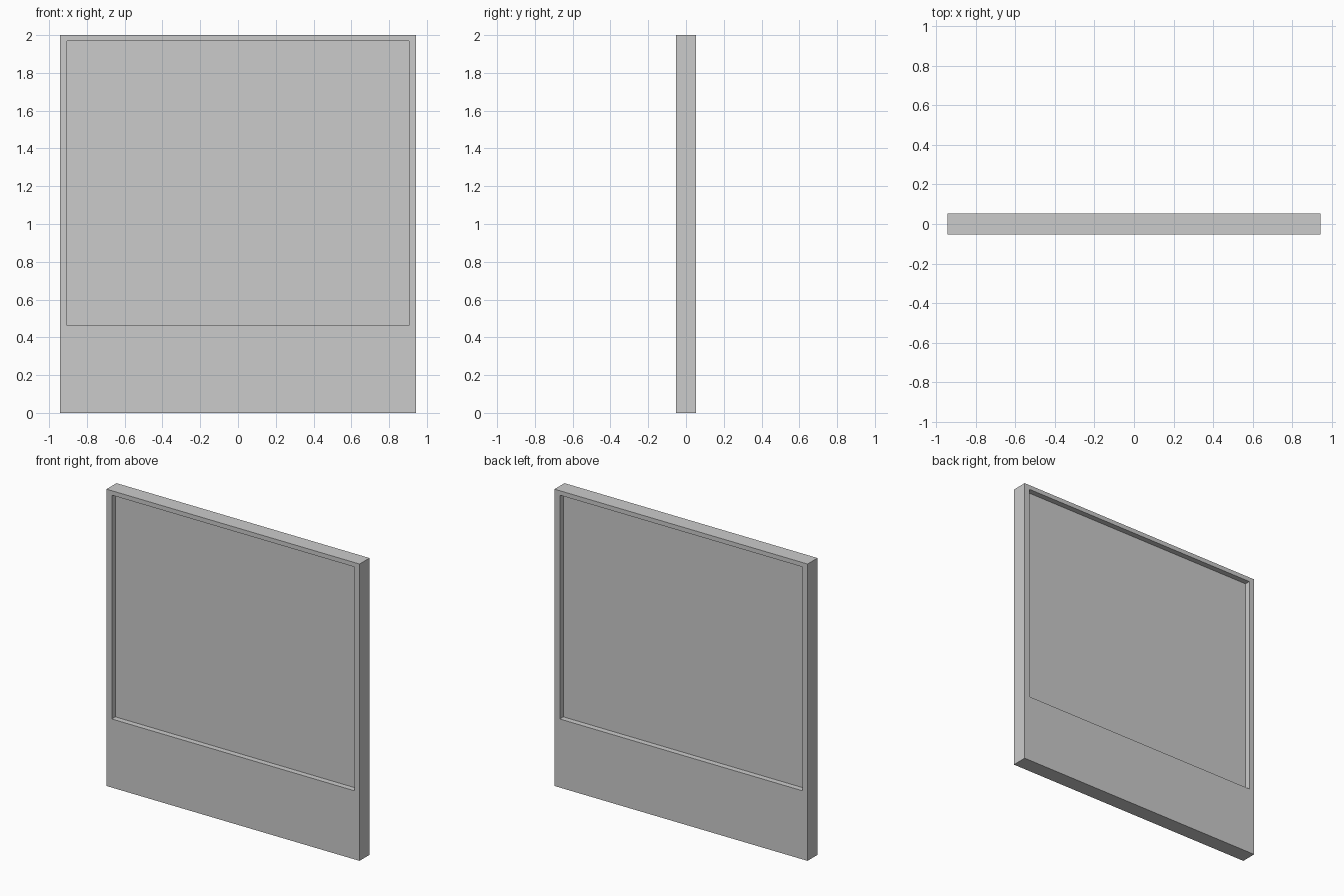
import bpy
import bmesh
from mathutils import Matrix, Vector

if "Cube" in bpy.data.objects:
    bpy.data.objects.remove(bpy.data.objects["Cube"])

HALF_W, HALF_D, HEIGHT = 0.943, 0.053, 2.0      # outer slab
WIN_X, WIN_LOW, WIN_TOP = 0.904, 0.462, 1.97    # recessed window
RECESS = 0.038                                  # recess depth per side


def recess_window(bm, face):
    """Cut the offset rectangular window into a large slab face."""
    side = 1 if face.normal.y > 0 else -1
    # border around the window
    bmesh.ops.inset_region(bm, faces=[face], thickness=0.02)
    for v in face.verts:
        v.co.x = WIN_X if v.co.x > 0 else -WIN_X
        v.co.z = WIN_TOP if v.co.z > HEIGHT / 2 else WIN_LOW
    # straight walls down to the sunken panel
    new = bmesh.ops.extrude_discrete_faces(bm, faces=[face])["faces"][0]
    bmesh.ops.translate(bm, verts=new.verts, vec=Vector((0, -side * RECESS, 0)))


# Outer slab
bm = bmesh.new()
bmesh.ops.create_cube(
    bm, size=1,
    matrix=Matrix.Translation((0, 0, HEIGHT / 2))
    @ Matrix.Diagonal((2 * HALF_W, 2 * HALF_D, HEIGHT, 1)))
bm.normal_update()

# Matching windows on front and back
for face in [f for f in bm.faces if abs(f.normal.y) > 0.9]:
    recess_window(bm, face)
bmesh.ops.recalc_face_normals(bm, faces=bm.faces)

mesh = bpy.data.meshes.new("framed_panel")
bm.to_mesh(mesh)
bm.free()
bpy.context.collection.objects.link(bpy.data.objects.new("framed_panel", mesh))
